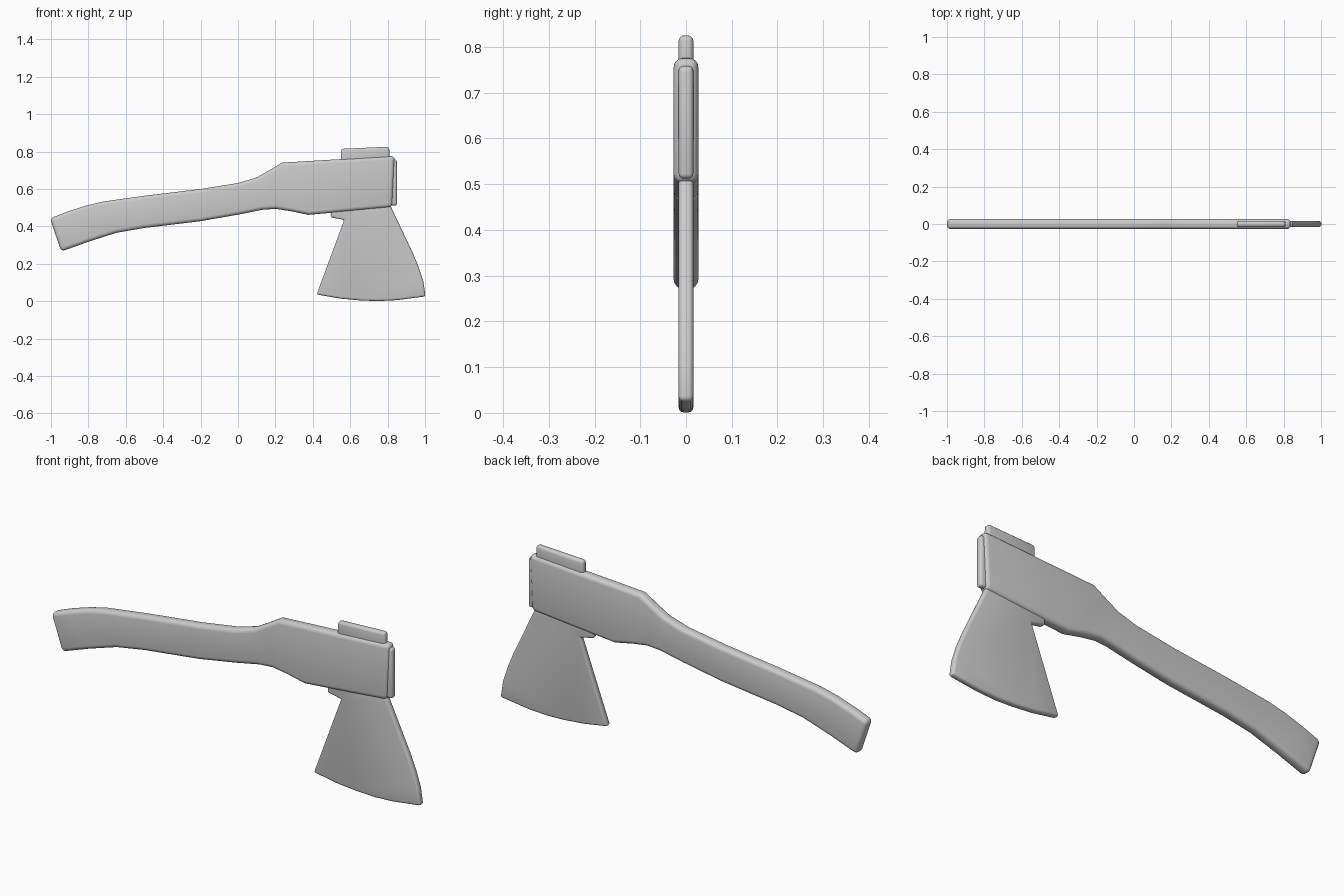
import bpy, bmesh

if "Cube" in bpy.data.objects:
    bpy.data.objects.remove(bpy.data.objects["Cube"])


def slab(name, outline, half, bevel, segments):
    # Extrude an x-z outline symmetrically about y = 0 and round its rim
    bm = bmesh.new()
    face = bm.faces.new([bm.verts.new((x, -half, z)) for x, z in outline])
    res = bmesh.ops.extrude_face_region(bm, geom=[face])
    moved = [g for g in res["geom"] if isinstance(g, bmesh.types.BMVert)]
    bmesh.ops.translate(bm, verts=moved, vec=(0, 2 * half, 0))
    bmesh.ops.recalc_face_normals(bm, faces=bm.faces)
    sharp = [e for e in bm.edges if e.calc_face_angle(0) > 0.7]
    bmesh.ops.bevel(bm, geom=sharp, offset=bevel, segments=segments,
                    profile=0.5, affect='EDGES', clamp_overlap=True)
    bmesh.ops.recalc_face_normals(bm, faces=bm.faces)
    mesh = bpy.data.meshes.new(name)
    bm.to_mesh(mesh)
    bm.free()
    ob = bpy.data.objects.new(name, mesh)
    bpy.context.collection.objects.link(ob)
    bpy.ops.object.select_all(action='DESELECT')
    ob.select_set(True)
    bpy.context.view_layer.objects.active = ob
    bpy.ops.object.shade_smooth_by_angle(angle=0.6)
    return ob


# Curved wooden handle, widening into the block that carries the head
handle = [
    (-1.005, 0.443), (-0.91, 0.48), (-0.81, 0.512), (-0.72, 0.533),
    (-0.5, 0.564), (-0.2, 0.60), (0.0, 0.632), (0.10, 0.662),
    (0.17, 0.702), (0.235, 0.741), (0.838, 0.777), (0.825, 0.503),
    (0.50, 0.473), (0.375, 0.462), (0.28, 0.482), (0.20, 0.494),
    (0.13, 0.489), (0.0, 0.463), (-0.2, 0.428), (-0.5, 0.392),
    (-0.65, 0.366), (-0.8, 0.318), (-0.945, 0.266),
]
slab("handle", handle, 0.027, 0.02, 4)

# Flaring blade with a small heel tab under the handle
blade = [
    (0.50, 0.53), (0.495, 0.449), (0.568, 0.435), (0.42, 0.036),
    (0.55, 0.014), (0.66, 0.004), (0.75, 0.001), (0.85, 0.006),
    (1.003, 0.026), (0.99, 0.11), (0.967, 0.18), (0.935, 0.258),
    (0.825, 0.49), (0.81, 0.53),
]
slab("blade", blade, 0.016, 0.011, 3)

# Poll cap on top of the handle and band across its front end
slab("poll", [(0.548, 0.73), (0.552, 0.815), (0.808, 0.826), (0.812, 0.74)],
     0.016, 0.012, 3)
slab("end_band", [(0.80, 0.512), (0.80, 0.765), (0.85, 0.756), (0.85, 0.512)],
     0.016, 0.011, 3)
